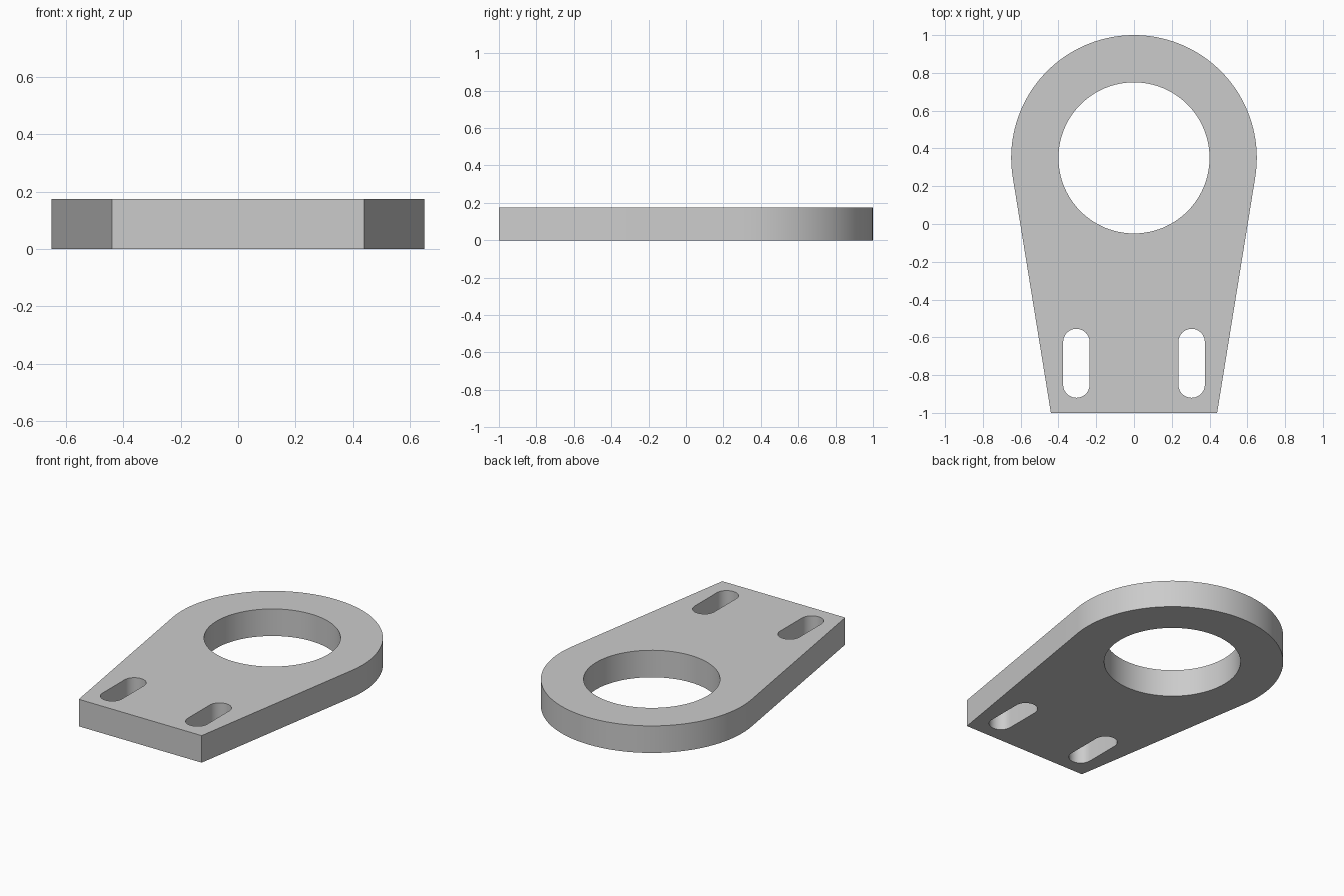
import bpy
import bmesh
from math import acos, atan2, cos, sin, pi, hypot, radians

cube = bpy.data.objects.get("Cube")
if cube:
    bpy.data.objects.remove(cube, do_unlink=True)

THICK = 0.175
RING_Y, RING_R, HOLE_R = 0.35, 0.65, 0.40
BASE_X, BASE_Y = 0.44, -1.0
SLOT_X, SLOT_R, SLOT_LOW, SLOT_HIGH = 0.305, 0.07, -0.85, -0.625


def arc(cx, cy, r, start, end, steps):
    return [(cx + r * cos(start + (end - start) * i / steps),
             cy + r * sin(start + (end - start) * i / steps))
            for i in range(steps + 1)]


def slot(cx):
    return (arc(cx, SLOT_HIGH, SLOT_R, 0, pi, 24)
            + arc(cx, SLOT_LOW, SLOT_R, pi, 2 * pi, 24))


# Outline: round head joined by tangent sides to a straight foot
dx, dy = BASE_X, BASE_Y - RING_Y
tangent = atan2(dy, dx) + acos(RING_R / hypot(dx, dy))
outline = arc(0, RING_Y, RING_R, tangent, pi - tangent, 96)
outline += [(-BASE_X, BASE_Y), (BASE_X, BASE_Y)]
bore = arc(0, RING_Y, HOLE_R, 0, 2 * pi, 96)[:-1]

# Filled, extruded profile with the bore and the two slots cut out
curve = bpy.data.curves.new("plate_profile", "CURVE")
curve.dimensions = "2D"
curve.fill_mode = "BOTH"
curve.extrude = THICK / 2
for loop in (outline, bore, slot(-SLOT_X), slot(SLOT_X)):
    spline = curve.splines.new("POLY")
    spline.points.add(len(loop) - 1)
    for point, (x, y) in zip(spline.points, loop):
        point.co = (x, y, 0, 1)
    spline.use_cyclic_u = True

plate = bpy.data.objects.new("mounting_plate", curve)
bpy.context.collection.objects.link(plate)
bpy.ops.object.select_all(action="DESELECT")
plate.select_set(True)
bpy.context.view_layer.objects.active = plate
bpy.ops.object.convert(target="MESH")
plate = bpy.context.object
plate.name = "mounting_plate"

# Weld the caps to the walls and stand the plate on the ground
bm = bmesh.new()
bm.from_mesh(plate.data)
bmesh.ops.remove_doubles(bm, verts=bm.verts, dist=0.0001)
bmesh.ops.recalc_face_normals(bm, faces=bm.faces)
bmesh.ops.translate(bm, verts=bm.verts, vec=(0, 0, THICK / 2))
bm.to_mesh(plate.data)
bm.free()

# Plain grey metal
grey = bpy.data.materials.new("light_grey")
grey.use_nodes = True
color = (0.6, 0.6, 0.6, 1)
grey.diffuse_color = color
grey.node_tree.nodes["Principled BSDF"].inputs["Base Color"].default_value = color
plate.data.materials.clear()
plate.data.materials.append(grey)
bpy.ops.object.shade_smooth_by_angle(angle=radians(30))
